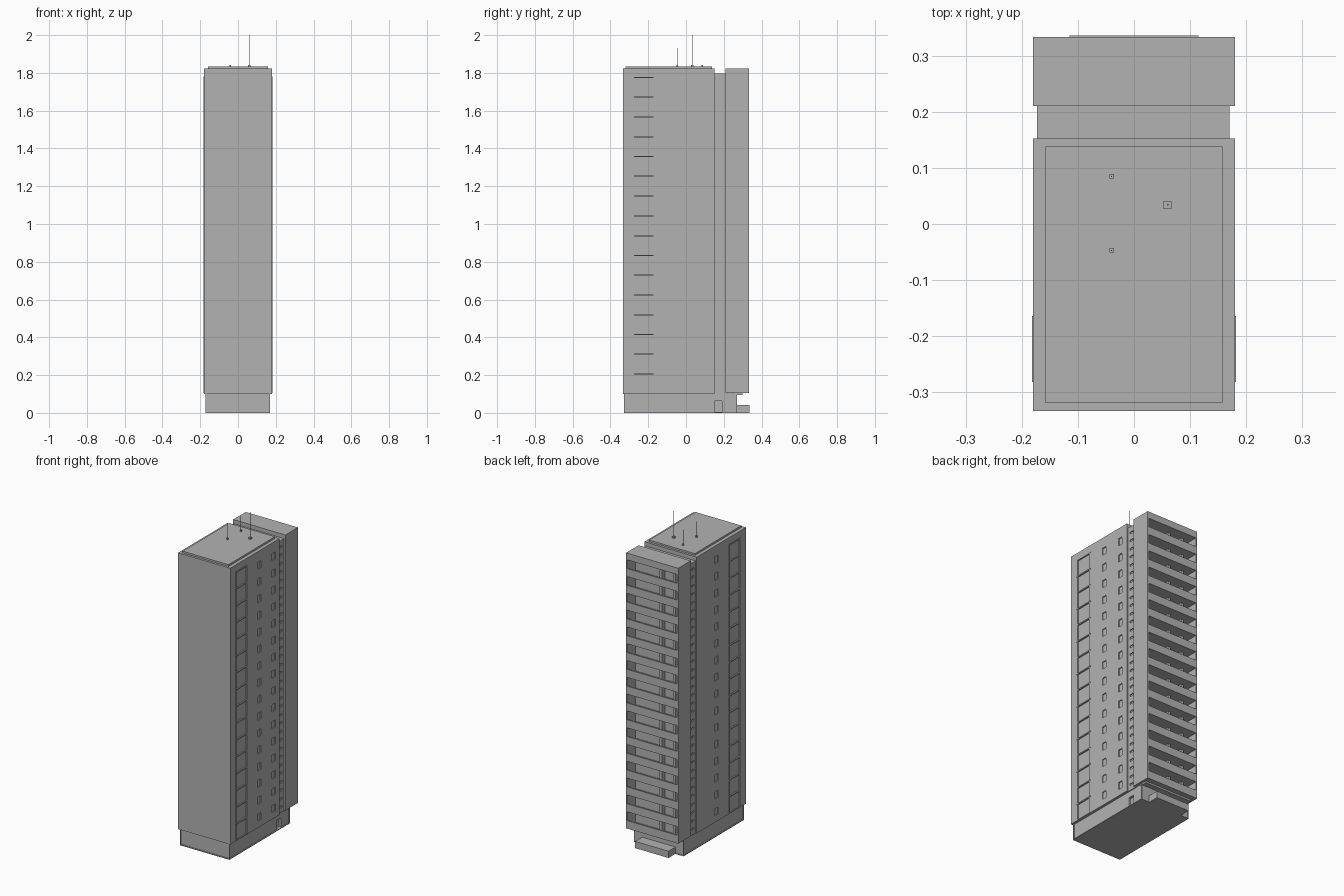
import bpy, bmesh

if "Cube" in bpy.data.objects:
    bpy.data.objects.remove(bpy.data.objects["Cube"])

grey = bpy.data.materials.new("concrete_grey")
grey.diffuse_color = (0.45, 0.45, 0.45, 1)
grey.use_nodes = True
grey.node_tree.nodes["Principled BSDF"].inputs["Base Color"].default_value = grey.diffuse_color

FLOORS, STEP, Z0 = 16, 0.1047, 0.105


def boxes(name, spans, hidden=False):
    """One object made from boxes given as (x0, x1, y0, y1, z0, z1)."""
    bm = bmesh.new()
    for x0, x1, y0, y1, z0, z1 in spans:
        verts = bmesh.ops.create_cube(bm, size=1)["verts"]
        for v in verts:
            v.co.x = x1 if v.co.x > 0 else x0
            v.co.y = y1 if v.co.y > 0 else y0
            v.co.z = z1 if v.co.z > 0 else z0
    mesh = bpy.data.meshes.new(name)
    bm.to_mesh(mesh)
    bm.free()
    mesh.materials.append(grey)
    ob = bpy.data.objects.new(name, mesh)
    bpy.context.collection.objects.link(ob)
    ob.hide_render = hidden
    if hidden:
        ob.hide_viewport = True
    return ob


def cut(ob, cutter):
    mod = ob.modifiers.new("cut", "BOOLEAN")
    mod.operation = "DIFFERENCE"
    mod.solver = "EXACT"
    mod.object = cutter


def side(s, inner, outer):
    """x range on the right (s=1) or left (s=-1) side."""
    return (inner, outer) if s > 0 else (-outer, -inner)


levels = [Z0 + i * STEP for i in range(FLOORS)]

# Main tower with shallow side recesses
tower = boxes("main_tower", [(-.18, .18, -.333, .152, .1, 1.822)])
holes, sills, frames = [], [], []
for s in (1, -1):
    a, b = side(s, .174, .2)
    holes.append((a, b, -.278, -.17, Z0, 1.78))
    for z in levels:
        for y in ((-.06, .08) if s > 0 else (-.06,)):
            holes.append((a, b, y, y + .03, z + .035, z + .08))
        fa, fb = side(s, .172, .182)
        sills.append((fa, fb, -.282, -.164, z + STEP - .008, z + STEP - .001))
    fa, fb = side(s, .172, .1815)
    for y in (-.28, -.172):
        frames.append((fa, fb, y, y + .005, Z0, 1.78))
cut(tower, boxes("window_cutter", holes, True))
boxes("side_floor_bands", sills)
boxes("side_strip_frames", frames)

# Roof
boxes("roof_slab", [(-.158, .158, -.319, .138, 1.82, 1.833)])

# Recessed link between the two blocks, with small stair windows
link = boxes("link_block", [(-.173, .17, .14, .22, .1, 1.797)])
slots = []
for s in (1, -1):
    a, b = side(s, .165, .2)
    for z in levels:
        for dz in (.025, .075):
            slots.append((a, b, .168, .192, z + dz, z + dz + .012))
cut(link, boxes("stair_window_cutter", slots, True))

# Balcony block: back wall, end walls, top band
boxes("balcony_block", [(-.18, .18, .21, .25, .105, 1.822),
                        (-.18, -.172, .25, .333, .105, 1.822),
                        (.172, .18, .25, .333, .105, 1.822),
                        (-.172, .172, .25, .333, 1.78, 1.822)])
floors, rails, piers = [], [], []
for z in levels:
    floors.append((-.172, .172, .25, .333, z, z + .009))
    rails.append((-.172, .172, .325, .333, z + .009, z + .05))
    piers.append((-.03, -.012, .25, .28, z + .009, z + STEP))
    piers.append((-.125, -.107, .25, .28, z + .009, z + STEP))
boxes("balcony_floors", floors)
boxes("balcony_parapets", rails)
boxes("balcony_piers", piers)

# Ground floor with plinth, side doors and rear terrace
base = boxes("ground_floor", [(-.166, .164, -.322, .267, 0, .102)])
cut(base, boxes("door_cutter", [(.15, .2, .15, .19, .004, .062)], True))
boxes("plinth", [(-.172, .17, -.328, .27, 0, .005)])
boxes("corner_posts", [(x, x + .006, y, y + .006, 0, .1)
                       for x in (-.172, .164) for y in (-.328, .264)])
boxes("rear_terrace", [(-.115, .115, .26, .336, 0, .042)])
boxes("rear_soffit", [(-.165, .165, .25, .3, .094, .106)])

# Roof masts and their feet
masts, feet = [], []
for x, y, top, w in ((-.04, .085, 1.932, .004), (-.04, -.047, 1.932, .004),
                     (.06, .034, 2.0, .007)):
    masts.append((x - w / 5, x + w / 5, y - w / 5, y + w / 5, 1.83, top))
    feet.append((x - w, x + w, y - w, y + w, 1.83, 1.843))
boxes("roof_masts", masts)
boxes("mast_feet", feet)
